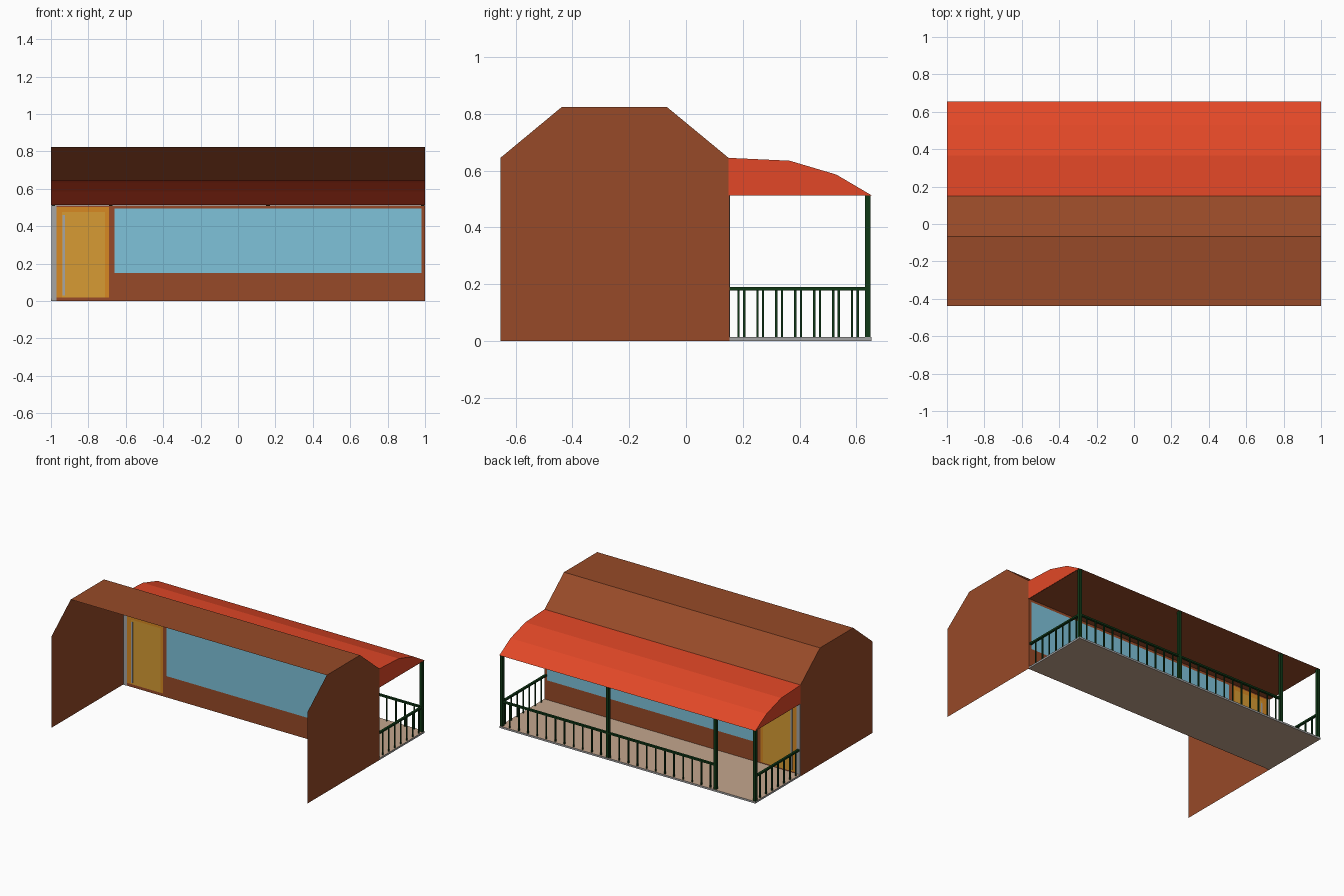
import bpy

if "Cube" in bpy.data.objects:
    bpy.data.objects.remove(bpy.data.objects["Cube"])

def material(name, rgb):
    m = bpy.data.materials.new(name)
    m.diffuse_color = (*rgb, 1)
    m.use_nodes = True
    m.node_tree.nodes["Principled BSDF"].inputs["Base Color"].default_value = m.diffuse_color
    return m

BROWN = material("brown timber", (0.31, 0.068, 0.021))
RED = material("red awning", (0.76, 0.064, 0.02))
BLUE = material("blue glass", (0.21, 0.54, 0.70))
GOLD = material("golden door", (0.68, 0.33, 0.034))
ORANGE = material("orange door frame", (0.68, 0.25, 0.016))
GREEN = material("dark green rail", (0.005, 0.04, 0.008))
TAN = material("tan deck", (0.55, 0.38, 0.27))
GREY = material("grey trim", (0.38, 0.38, 0.38))

def mesh(name, verts, faces, *mats):
    me = bpy.data.meshes.new(name)
    me.from_pydata(verts, [], faces)
    for m in mats:
        me.materials.append(m)
    ob = bpy.data.objects.new(name, me)
    bpy.context.collection.objects.link(ob)
    return ob

def boxes(name, spans, *mats):
    """One object from axis-aligned boxes (x0, x1, y0, y1, z0, z1)."""
    verts, faces = [], []
    for x0, x1, y0, y1, z0, z1 in spans:
        b = len(verts)
        verts += [(x, y, z) for z in (z0, z1) for x, y in ((x0, y0), (x1, y0), (x1, y1), (x0, y1))]
        faces += [tuple(b + i for i in f) for f in
                  ((3, 2, 1, 0), (4, 5, 6, 7), (0, 1, 5, 4), (1, 2, 6, 5), (2, 3, 7, 6), (3, 0, 4, 7))]
    return mesh(name, verts, faces, *mats)

def sheet(name, profile, mat):
    """Sweep an open (y, z) profile along the full length."""
    n = len(profile)
    verts = [(x, y, z) for x in (1, -1) for y, z in profile]
    return mesh(name, verts, [(i, i + 1, n + i + 1, n + i) for i in range(n - 1)], mat)

def end_panel(name, profile, x, mat):
    pts = profile if x < 0 else profile[::-1]
    return mesh(name, [(x, y, z) for y, z in pts], [tuple(range(len(pts)))], mat)

W = 0.15       # porch wall position
EDGE = 0.654   # porch outer edge
gable = [(-EDGE, 0), (-EDGE, 0.645), (-0.438, 0.824), (-0.067, 0.824), (W, 0.645), (W, 0)]
awning = [(W, 0.645), (0.365, 0.635), (0.53, 0.586), (EDGE, 0.513)]

# End walls and awning cheeks
for side, x in (("left", -1), ("right", 1)):
    end_panel(side + "_end_wall", gable, x, BROWN)
    end_panel(side + "_awning_cheek", [(W, 0.513)] + awning, x, RED)

# Roofs: the front stays open
sheet("main_roof", gable[2:5], BROWN)
sheet("awning_roof", awning, RED)
sheet("porch_ceiling", [(EDGE, 0.512), (W, 0.512)], BROWN)

# Porch wall around the door and window openings
def wall_rect(x0, x1, z0, z1):
    return (x0, x1, W - 0.003, W + 0.003, z0, z1)

boxes("porch_wall", [wall_rect(-0.69, -0.66, 0, 0.512), wall_rect(-0.66, 0.98, 0, 0.15),
                     wall_rect(-0.66, 0.98, 0.495, 0.512), wall_rect(0.98, 1, 0, 0.512),
                     wall_rect(-0.97, -0.69, 0, 0.02), wall_rect(-0.97, -0.69, 0.503, 0.512)], BROWN)
boxes("window_glass", [wall_rect(-0.66, 0.98, 0.15, 0.495)], BLUE)

# Door with frame and trim
boxes("door_frame", [wall_rect(-0.97, -0.94, 0.02, 0.503), wall_rect(-0.71, -0.69, 0.02, 0.503),
                     wall_rect(-0.94, -0.71, 0.475, 0.503)], ORANGE)
boxes("door", [wall_rect(-0.94, -0.71, 0.02, 0.475)], GOLD)
boxes("door_trim", [(-0.938, -0.925, W - 0.005, W + 0.005, 0.03, 0.46)], GREY)
boxes("corner_trim", [(-0.998, -0.97, W - 0.005, W + 0.005, 0, 0.512)], GREY)

# Deck: tan top and bottom, grey edges
deck = boxes("deck", [(-1, 1, W, EDGE, 0, 0.013)], TAN, GREY)
for p in deck.data.polygons:
    p.material_index = 0 if abs(p.normal.z) > 0.5 else 1

# Posts
Y0, Y1 = 0.63, 0.65
boxes("posts", [(x - 0.01, x + 0.01, Y0, Y1, 0.002, 0.514) for x in (-0.988, -0.68, 0.16, 0.988)], GREEN)

# Handrails, leaving an entry gap beside the door
boxes("handrails", [(-0.68, 0.988, 0.632, 0.648, 0.178, 0.19)] +
      [(x - 0.008, x + 0.008, W, 0.64, 0.178, 0.19) for x in (-0.988, 0.988)], GREEN)

# Balusters
R = 0.004
bars = [(-0.64 + 0.0713 * i, 0.64) for i in range(23)]
bars += [(x, y + 0.0667 * i) for x, y in ((-0.988, 0.185), (0.988, 0.205)) for i in range(7)]
boxes("balusters", [(x - R, x + R, y - R, y + R, 0.002, 0.18) for x, y in bars], GREEN)
